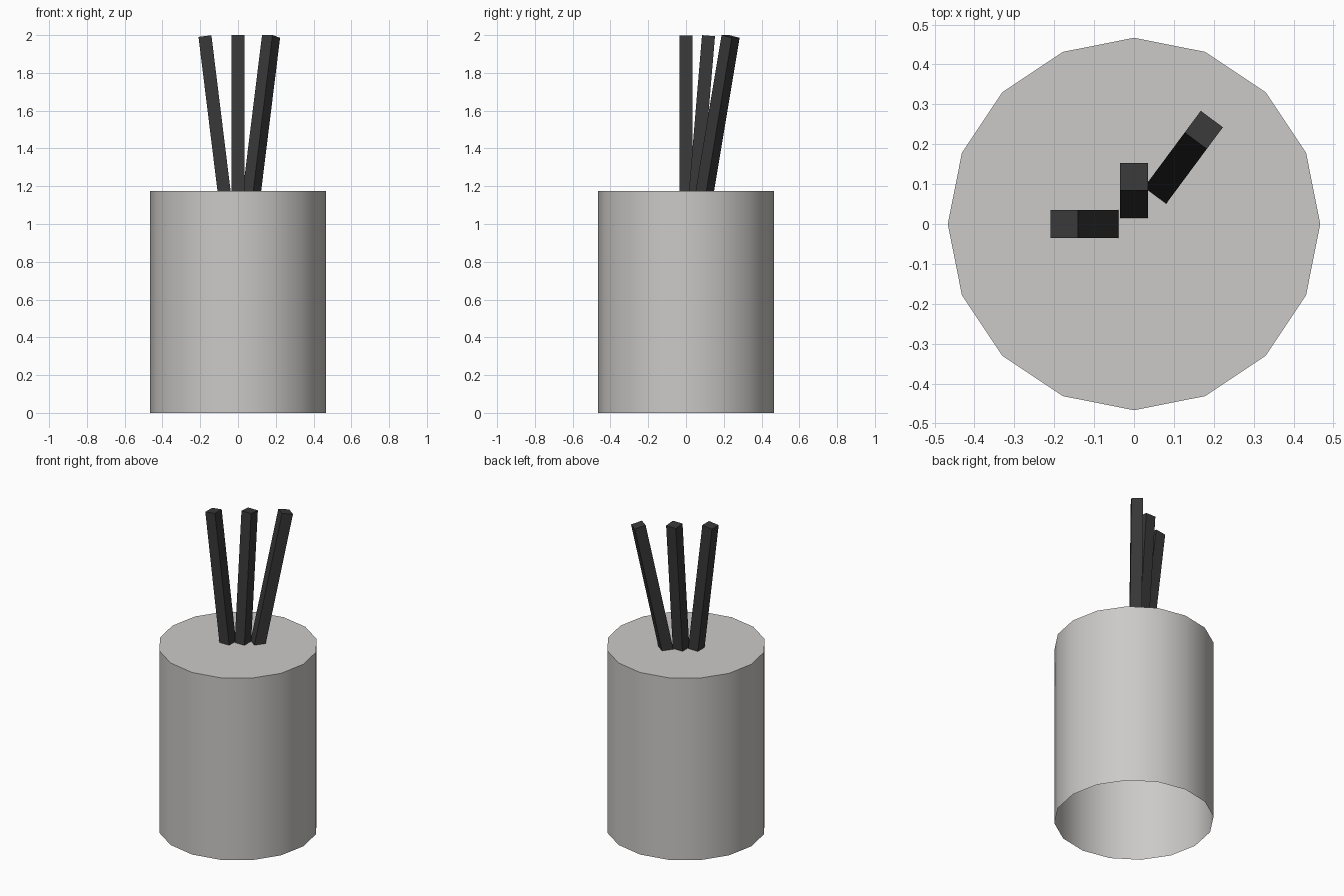
import bpy, bmesh, math
from mathutils import Vector, Matrix

if "Cube" in bpy.data.objects:
    bpy.data.objects.remove(bpy.data.objects["Cube"])


def material(name, rgb):
    m = bpy.data.materials.new(name)
    m.diffuse_color = (*rgb, 1.0)
    m.use_nodes = True
    m.node_tree.nodes["Principled BSDF"].inputs["Base Color"].default_value = m.diffuse_color
    return m


grey = material("warm_grey", (0.60, 0.59, 0.575))
black = material("charcoal", (0.04, 0.04, 0.04))

RADIUS, HEIGHT = 0.467, 1.175
STICK = 0.069      # stick thickness
MEET_Z = 0.575     # height where the leaning sticks meet inside the holder


def add_object(name, bm, mat):
    mesh = bpy.data.meshes.new(name)
    bm.to_mesh(mesh)
    bm.free()
    mesh.materials.append(mat)
    ob = bpy.data.objects.new(name, mesh)
    bpy.context.collection.objects.link(ob)
    return ob


# Holder: 16-sided drum, closed on top and open underneath
bm = bmesh.new()
bmesh.ops.create_cone(bm, cap_ends=True, segments=16, radius1=RADIUS,
                      radius2=RADIUS, depth=HEIGHT,
                      matrix=Matrix.Translation((0, 0, HEIGHT / 2)))
bottom = [f for f in bm.faces if f.normal.z < -0.9]
bmesh.ops.delete(bm, geom=bottom, context='FACES_ONLY')
holder = add_object("holder", bm, grey)
bpy.context.view_layer.objects.active = holder
holder.select_set(True)
bpy.ops.object.shade_smooth_by_angle(angle=math.radians(30))


# Sticks: square rods fanning out from the holder axis
def stick(name, top):
    foot, top = Vector((0, 0, MEET_Z)), Vector(top)
    axis = top - foot
    heading = math.atan2(axis.y, axis.x)
    tilt = math.atan2(axis.xy.length, axis.z)
    bm = bmesh.new()
    bmesh.ops.create_cube(bm, size=1.0, matrix=(
        Matrix.Translation((foot + top) / 2)
        @ Matrix.Rotation(heading, 4, 'Z') @ Matrix.Rotation(tilt, 4, 'Y')
        @ Matrix.Diagonal((STICK, STICK, axis.length, 1))))
    add_object(name, bm, black)


stick("left_stick", (-0.175, 0, 1.995))
stick("middle_stick", (0, 0.119, 1.997))
stick("right_stick", (0.175, 0.236, 1.993))
